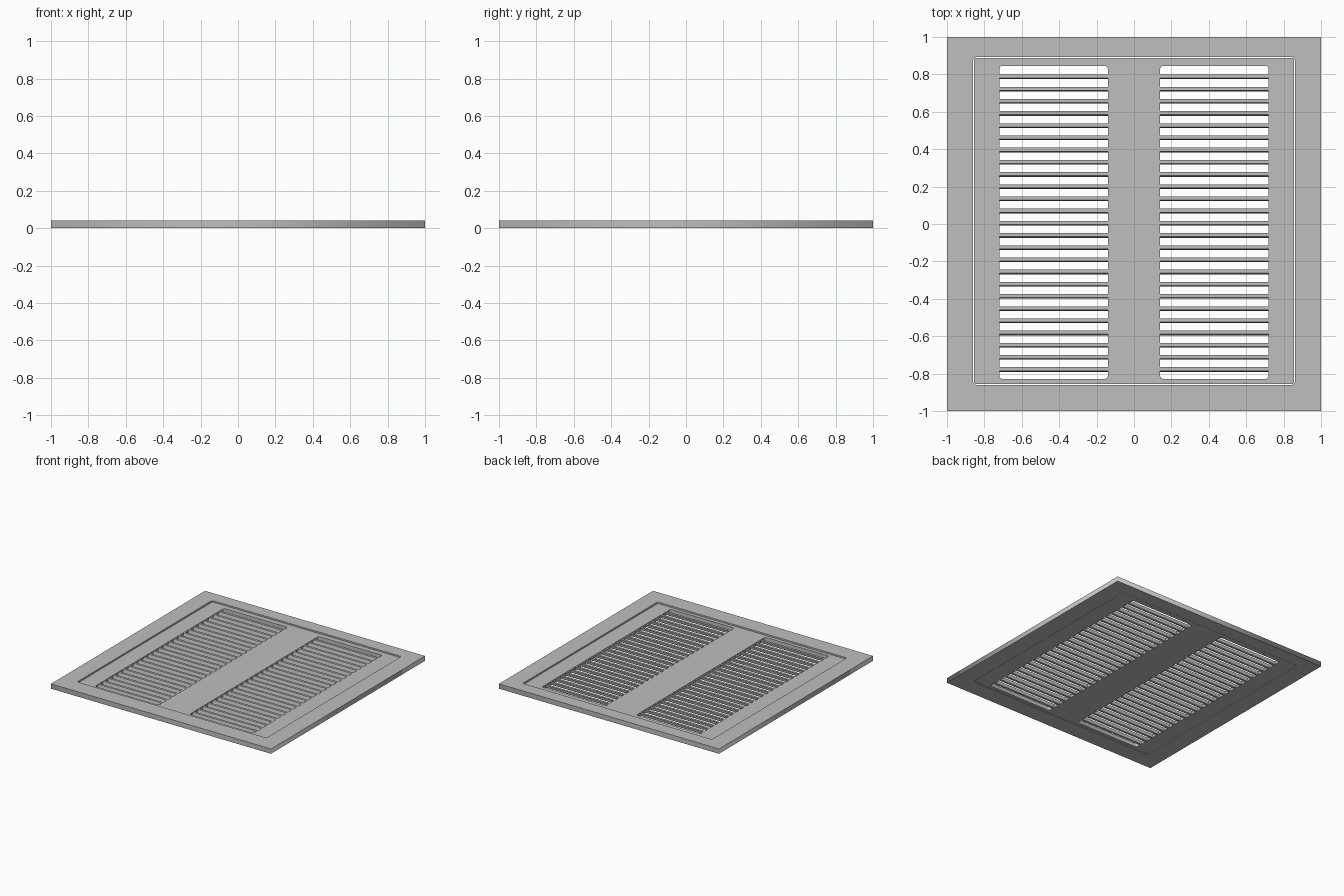
import bpy
import bmesh
from math import sin, cos, pi

default = bpy.data.objects.get("Cube")
if default:
    bpy.data.objects.remove(default, do_unlink=True)

grey = bpy.data.materials.new("light grey metal")
grey.use_nodes = True
colour = (0.52, 0.52, 0.52, 1)
grey.diffuse_color = colour
grey.node_tree.nodes["Principled BSDF"].inputs["Base Color"].default_value = colour


def rounded_rect(x0, x1, y0, y1, r):
    """Outline of a rectangle with rounded corners."""
    if r == 0:
        return [(x1, y1), (x0, y1), (x0, y0), (x1, y0)]
    centres = [(x1 - r, y1 - r), (x0 + r, y1 - r), (x0 + r, y0 + r), (x1 - r, y0 + r)]
    return [(cx + r * cos((q + s / 4) * pi / 2), cy + r * sin((q + s / 4) * pi / 2))
            for q, (cx, cy) in enumerate(centres) for s in range(5)]


def plate(name, outlines, z0, z1):
    """Flat plate whose inner outlines become holes."""
    curve = bpy.data.curves.new(name, "CURVE")
    curve.dimensions = "2D"
    curve.fill_mode = "BOTH"
    curve.extrude = (z1 - z0) / 2
    for outline in outlines:
        spline = curve.splines.new("POLY")
        spline.points.add(len(outline) - 1)
        for point, (x, y) in zip(spline.points, outline):
            point.co = (x, y, 0, 1)
        spline.use_cyclic_u = True
    temp = bpy.data.objects.new(name + " outline", curve)
    bpy.context.collection.objects.link(temp)
    graph = bpy.context.evaluated_depsgraph_get()
    mesh = bpy.data.meshes.new_from_object(temp.evaluated_get(graph))
    bpy.data.objects.remove(temp, do_unlink=True)
    bm = bmesh.new()
    bm.from_mesh(mesh)
    bmesh.ops.remove_doubles(bm, verts=bm.verts, dist=1e-5)
    bmesh.ops.translate(bm, verts=bm.verts, vec=(0, 0, (z0 + z1) / 2))
    bmesh.ops.recalc_face_normals(bm, faces=bm.faces)
    finish(name, bm, mesh)


def finish(name, bm, mesh):
    bm.to_mesh(mesh)
    bm.free()
    mesh.materials.clear()
    mesh.materials.append(grey)
    obj = bpy.data.objects.new(name, mesh)
    bpy.context.collection.objects.link(obj)


# Outer frame and the slightly sunken centre panel with two openings
plate("outer_frame", [rounded_rect(-1, 1, -1, 1, 0),
                      rounded_rect(-0.86, 0.86, -0.86, 0.892, 0.015)], 0, 0.04)
plate("vent_panel", [rounded_rect(-0.856, 0.856, -0.856, 0.888, 0.012),
                     rounded_rect(-0.72, -0.14, -0.828, 0.845, 0.015),
                     rounded_rect(0.14, 0.72, -0.828, 0.845, 0.015)], 0.002, 0.03)

# Louvre slats, leaning slightly towards the front at the bottom
for side, x0, x1 in (("right", -0.72, -0.14), ("left", 0.14, 0.72)):
    bm = bmesh.new()
    for i in range(25):
        y = 0.787 - i * 0.0652
        profile = [(y - 0.013, 0.004), (y + 0.006, 0.004), (y + 0.012, 0.028), (y - 0.007, 0.028)]
        ends = [[bm.verts.new((x, py, pz)) for py, pz in profile] for x in (x0, x1)]
        bm.faces.new(ends[0])
        bm.faces.new(ends[1])
        for k in range(4):
            n = (k + 1) % 4
            bm.faces.new((ends[0][k], ends[0][n], ends[1][n], ends[1][k]))
    bmesh.ops.recalc_face_normals(bm, faces=bm.faces)
    finish(side + "_slats", bm, bpy.data.meshes.new(side + "_slats"))
